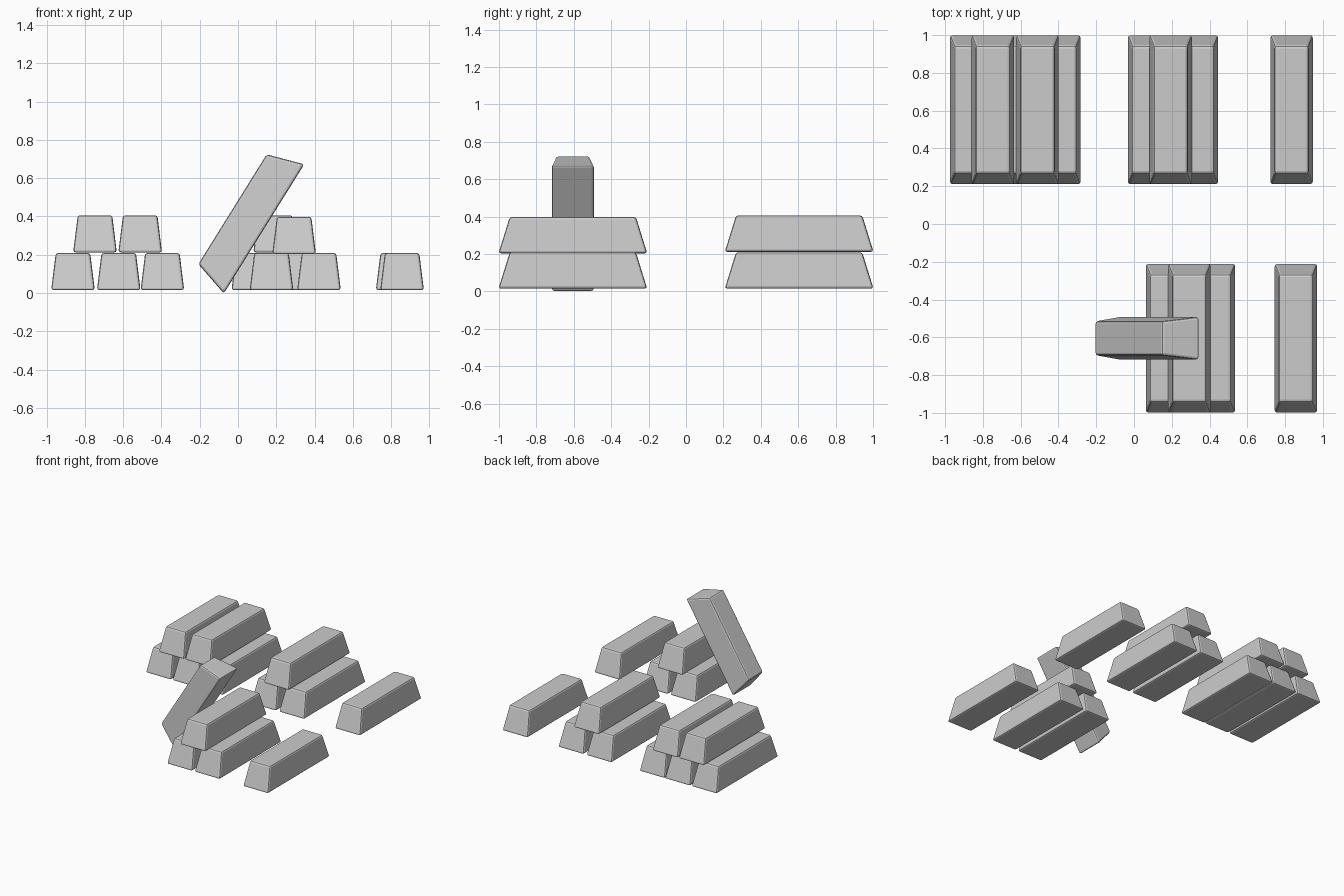
import bpy, bmesh, math
from mathutils import Matrix, Vector

if "Cube" in bpy.data.objects:
    bpy.data.objects.remove(bpy.data.objects["Cube"])

BASE_W, BASE_L = 0.228, 0.795
TOP_W, TOP_L = 0.18, 0.675
HEIGHT, CHAMFER = 0.194, 0.013


def ingot_mesh():
    """Tapered bar with chamfered edges, origin at the middle of its base."""
    bm = bmesh.new()
    bmesh.ops.create_cube(bm, size=1.0)
    for v in bm.verts:
        top = v.co.z > 0
        v.co.x *= TOP_W if top else BASE_W
        v.co.y *= TOP_L if top else BASE_L
        v.co.z = HEIGHT if top else 0.0
    bmesh.ops.bevel(bm, geom=bm.edges[:], offset=CHAMFER, segments=2,
                    profile=0.5, affect='EDGES')
    bmesh.ops.recalc_face_normals(bm, faces=bm.faces[:])
    mesh = bpy.data.meshes.new("ingot")
    bm.to_mesh(mesh)
    bm.free()
    return mesh


MESH = ingot_mesh()


def ingot(name, x, y, z):
    ob = bpy.data.objects.new(name, MESH.copy())
    bpy.context.collection.objects.link(ob)
    ob.location = (x, y, z)
    return ob


# Rows of flat bars: name, x centres, y, base height
LOW, HIGH, BACK, FRONT = 0.015, 0.212, 0.605, -0.605
rows = [
    ("large_stack_bottom", (-0.862, -0.623, -0.395), BACK, LOW),
    ("large_stack_top", (-0.747, -0.511), BACK, HIGH),
    ("back_stack_bottom", (0.08, 0.333), BACK, LOW),
    ("back_stack_top", (0.194,), BACK, HIGH),
    ("back_single_bar", (0.834,), BACK, LOW),
    ("front_stack_bottom", (0.175, 0.423), FRONT, LOW),
    ("front_stack_top", (0.293,), FRONT, 0.204),
    ("front_single_bar", (0.857,), FRONT, LOW),
]
for name, xs, y, z in rows:
    for i, x in enumerate(xs):
        ingot(f"{name}_{i + 1}", x, y, z)

# Bar leaning on the front stack, its base facing down to the right
a = math.radians(58.1)
c, s = math.cos(a), math.sin(a)
lean = ingot("leaning_bar", 0, 0, 0)
rot = Matrix(((0, c, -s), (-1, 0, 0), (0, s, c))).to_4x4()
lean.matrix_world = Matrix.Translation(Vector((0.136, -0.605, 0.335))) @ rot
